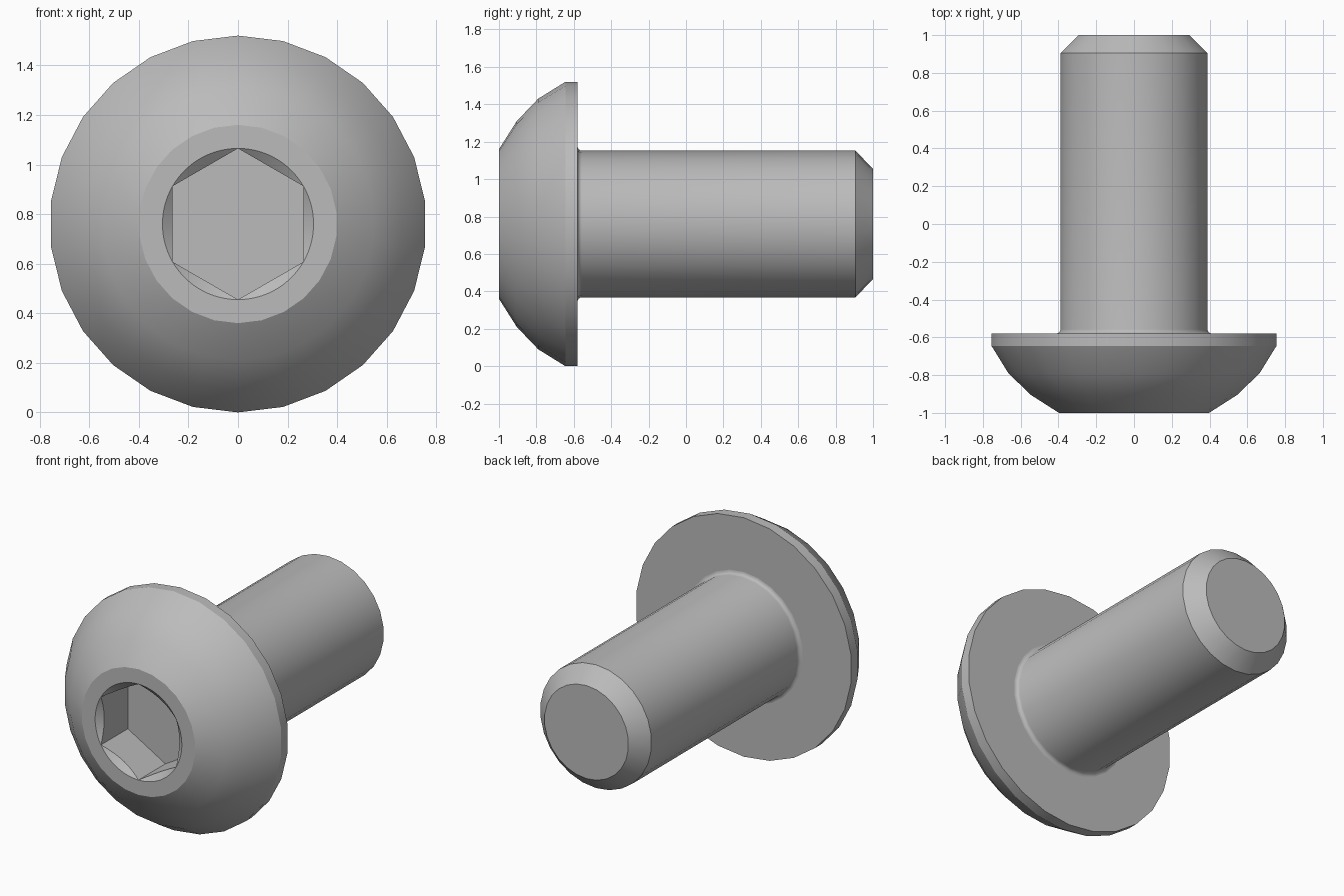
import bpy
import bmesh
from math import sin, cos, pi

cube = bpy.data.objects.get("Cube")
if cube:
    bpy.data.objects.remove(cube)

SIDES = 26            # facets around the screw
SOCKET_SIDES = 78     # multiple of both the facets and the hexagon
AXIS_Z = 0.76
FACE_Y, FLOOR_Y, UNDER_Y = -1.0, -0.73, -0.58
HEX_R = 0.305

steel = bpy.data.materials.new("grey_steel")
steel.use_nodes = True
colour = (0.5, 0.5, 0.5, 1)
steel.diffuse_color = colour
steel.node_tree.nodes["Principled BSDF"].inputs["Base Color"].default_value = colour


def ring(bm, n, radius, depth):
    """Closed ring around the axis; radius and depth are functions of angle."""
    verts = []
    for i in range(n):
        a = 2 * pi * i / n
        r = radius(a)
        verts.append(bm.verts.new((r * sin(a), depth(a), AXIS_Z + r * cos(a))))
    return verts


def circle(bm, r, y):
    return ring(bm, SIDES, lambda a: r, lambda a: y)


def link(bm, a, b):
    """Skin two rings; the first may have a multiple of the second's points."""
    n, k = len(b), len(a) // len(b)
    for i in range(n):
        inner = [a[(k * i + j) % len(a)] for j in range(k + 1)]
        bm.faces.new(inner + [b[(i + 1) % n], b[i]])


def finish(bm, name):
    bmesh.ops.remove_doubles(bm, verts=bm.verts, dist=0.0001)
    for f in bm.faces:
        f.smooth = True
    for e in bm.edges:
        e.smooth = e.calc_face_angle(0) < 0.5
    mesh = bpy.data.meshes.new(name)
    bm.to_mesh(mesh)
    bm.free()
    mesh.materials.append(steel)
    bpy.context.collection.objects.link(bpy.data.objects.new(name, mesh))


def hex_radius(a):
    return HEX_R * cos(pi / 6) / cos(a % (pi / 3) - pi / 6)


# Domed head: hexagon socket with countersunk mouth, dome, rim, underside
bm = bmesh.new()
floor = ring(bm, SOCKET_SIDES, hex_radius, lambda a: FLOOR_Y)
wall_top = ring(bm, SOCKET_SIDES, hex_radius,
                lambda a: FACE_Y + (HEX_R - hex_radius(a)) * 0.8)
mouth = ring(bm, SOCKET_SIDES, lambda a: HEX_R, lambda a: FACE_Y)
bm.faces.new(floor)
rings = [floor, wall_top, mouth]
for r, y in [(0.4, FACE_Y), (0.55, -0.905), (0.67, -0.79),
             (0.76, -0.645), (0.76, UNDER_Y), (0.415, UNDER_Y)]:
    rings.append(circle(bm, r, y))
for a, b in zip(rings, rings[1:]):
    link(bm, a, b)
finish(bm, "domed_head")

# Shank: small fillet under the head, plain cylinder, chamfered tip
bm = bmesh.new()
FILLET = 0.023
profile = [(0.392 + FILLET * (1 - sin(t * pi / 8)),
            UNDER_Y + FILLET * (1 - cos(t * pi / 8))) for t in range(5)]
profile += [(0.392, 0.905), (0.296, 1.0)]
rings = [circle(bm, r, y) for r, y in profile]
for a, b in zip(rings, rings[1:]):
    link(bm, a, b)
bm.faces.new(rings[-1])
finish(bm, "shank")
